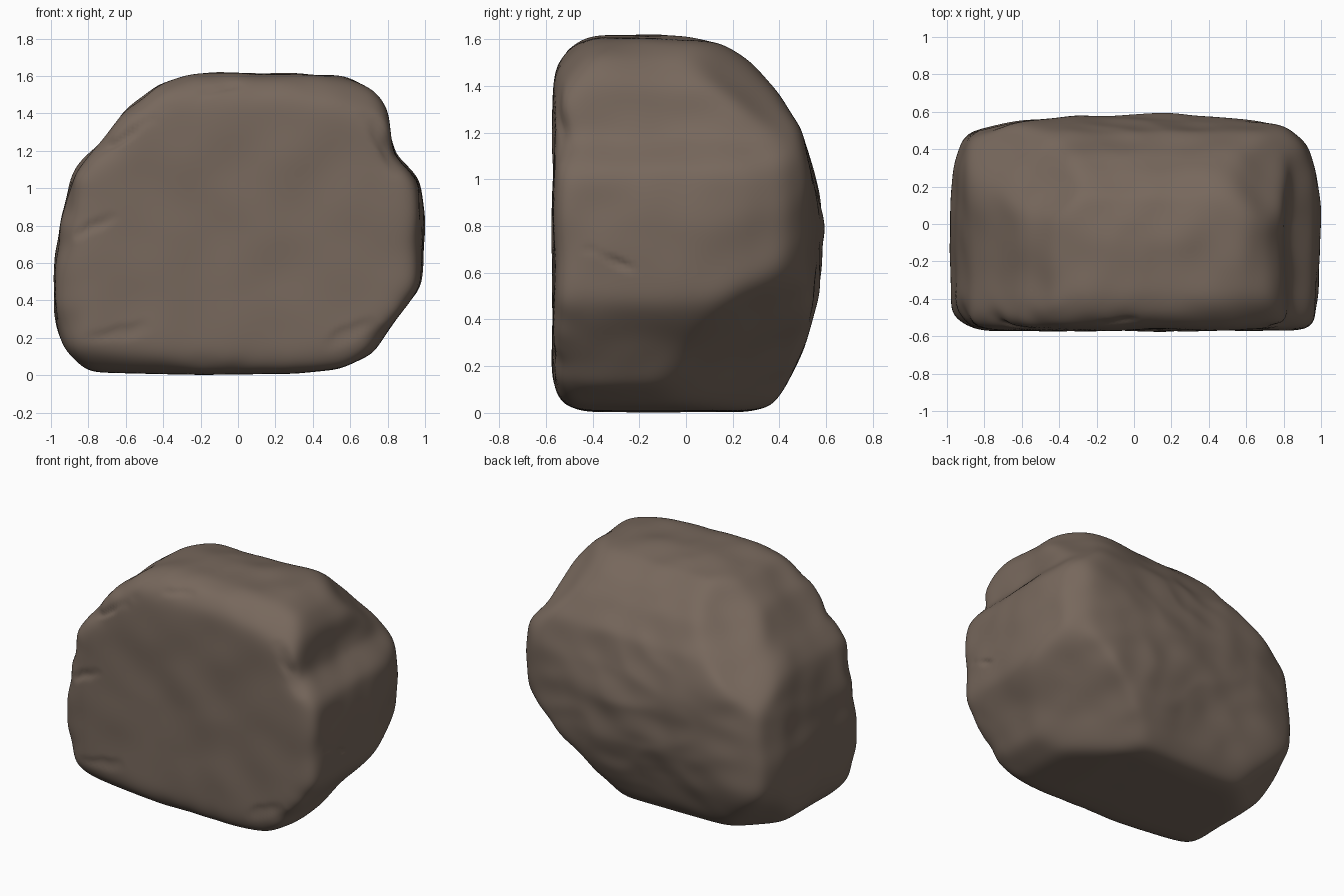
import bpy
import bmesh
from mathutils import Vector, noise, geometry

cube = bpy.data.objects.get("Cube")
if cube:
    bpy.data.objects.remove(cube, do_unlink=True)

CENTRE = Vector((0, 0, 0.75))
SHARPNESS = 65

# Outlines of the boulder: face (x, z), flank (y, z) and plan (x, y)
FACE = [(-.8, .02), (-.93, .15), (-.99, .35), (-1, .5), (-.95, .8), (-.87, 1.08),
        (-.72, 1.25), (-.6, 1.42), (-.42, 1.56), (-.2, 1.61), (.3, 1.62), (.58, 1.6),
        (.72, 1.53), (.8, 1.4), (.83, 1.18), (.96, 1.04), (1, .8), (.97, .48),
        (.85, .32), (.72, .12), (.55, .04), (.3, .01), (-.2, 0)]
FLANK = [(-.53, .02), (-.57, .12), (-.57, 1.47), (-.5, 1.57), (-.38, 1.62), (-.1, 1.62),
         (.15, 1.57), (.28, 1.48), (.38, 1.38), (.49, 1.2), (.54, 1), (.58, .78),
         (.56, .52), (.5, .3), (.43, .12), (.36, .03), (.25, 0), (-.4, 0)]
PLAN = [(-.97, -.5), (-.85, -.57), (.96, -.57), (.98, -.3), (1, 0), (.96, .25),
        (.91, .42), (.8, .52), (.6, .56), (.3, .585), (-.55, .56), (-.88, .48),
        (-.95, .3), (-.98, 0)]

# Worn corners: direction and distance from the centre
BEVELS = [((.55, .45, -.7), .79),    # lower back, left
          ((-.5, .5, .7), .8),       # upper back, right
          ((.5, .5, .7), .91),       # upper back, left
          ((-.5, .5, -.7), .97),     # lower back, right
          ((.2, -.7, .7), .98),      # upper front
          ((-.1, -.6, -.8), .91)]    # lower front

# Cracks: start, end, width and depth
CRACKS = [((-.97, -.55, .7), (-.68, -.57, .84), .02, .02),
          ((-.75, -.55, 1.2), (-.45, -.54, 1.36), .02, .02),
          ((-.4, -.53, 1.42), (0, -.5, 1.54), .02, .02),
          ((.7, -.55, 1.38), (.86, -.55, 1.12), .03, .022),
          ((-.8, -.57, .2), (-.5, -.57, .25), .025, .015),
          ((.48, -.57, .16), (.7, -.57, .28), .025, .015),
          ((.97, -.42, .7), (.97, -.2, .61), .015, .018)]


def clamp(value):
    return max(0.0, min(1.0, value))


def spokes(outline, lift):
    """Pair up neighbouring outline points, measured from the centre."""
    pts = [(u, v - lift) for u, v in outline]
    return [(a, b, a[0] * b[1] - a[1] * b[0]) for a, b in zip(pts, pts[1:] + pts[:1])]


def gauge(segments, u, v):
    """How far (u, v) lies towards the outline: 1 is on it."""
    for a, b, det in segments:
        s = (u * b[1] - v * b[0]) / det
        t = (a[0] * v - a[1] * u) / det
        if s >= -1e-9 and t >= -1e-9:
            return max(s + t, 0.0)
    return 0.0


face = spokes(FACE, CENTRE.z)
flank = spokes(FLANK, CENTRE.z)
plan = spokes(PLAN, 0)
bevels = [(Vector(direction), distance) for direction, distance in BEVELS]


def body_point(d):
    """Softly intersect the outlines, the worn corners and a chipped front rim."""
    front = gauge(face, d.x, d.z)
    chip = (0.09 + 0.08 * noise.noise(d * 5) + 0.05 * noise.noise(d * 11)
            - 0.05 * clamp(d.x))
    terms = [front, gauge(flank, d.y, d.z), gauge(plan, d.x, d.y),
             (front + max(0, -d.y)) / (1.57 - chip)]
    terms += [max(0, d.dot(direction)) / distance for direction, distance in bevels]
    # Most sides are bounded by more than one outline, hence the easing
    total = sum(g ** SHARPNESS for g in terms) / 1.6
    return d * total ** (-1 / SHARPNESS)


def weather(p):
    """Lumps and folds, nearly absent on the flat face and the base."""
    side = clamp((p.y + 0.56) / 0.2)
    base = clamp((p.z + CENTRE.z) / 0.2)
    lumps = 0.018 * noise.noise(p * 2.3) + 0.014 * noise.noise(p * 5)
    folds = 0.02 * abs(noise.noise(Vector((p.x * 3, p.y * 2, p.z * 5)) + CENTRE))
    moved = p + p.normalized() * (lumps - folds + 0.004) * side * base
    # Ragged edge around the front, and a faintly uneven face
    ragged = 0.018 * noise.noise(p * 7) * base * (1 - side)
    moved.x += p.x * ragged
    moved.z += p.z * ragged
    moved.y += 0.014 * noise.noise(p * 3.5) * (1 - side)
    return moved


def cut_crack(p, start, end, width, depth):
    """Press in a wavering groove that fades out towards its ends."""
    start, end = Vector(start), Vector(end)
    wavering = p + noise.noise_vector(p * 9) * 0.02
    t = clamp(geometry.intersect_point_line(wavering, start, end)[1])
    distance = (wavering - start.lerp(end, t)).length
    reach = width * 2
    if distance < reach:
        fall = (1 - (distance / reach) ** 2) ** 2 * (0.3 + 2.8 * t * (1 - t))
        p = p + (CENTRE - p).normalized() * depth * fall
    return p


# Boulder body
bm = bmesh.new()
bmesh.ops.create_icosphere(bm, subdivisions=7, radius=1)
for v in bm.verts:
    v.co = weather(body_point(v.co.normalized())) + CENTRE
for _ in range(16):
    bmesh.ops.smooth_vert(bm, verts=bm.verts, factor=0.5,
                          use_axis_x=True, use_axis_y=True, use_axis_z=True)

# Score the cracks
for crack in CRACKS:
    for v in bm.verts:
        v.co = cut_crack(v.co, *crack)

mesh = bpy.data.meshes.new("boulder")
bm.to_mesh(mesh)
bm.free()
mesh.shade_smooth()
boulder = bpy.data.objects.new("boulder", mesh)
bpy.context.collection.objects.link(boulder)

# Stone colour
stone = bpy.data.materials.new("brown stone")
stone.use_nodes = True
colour = (0.185, 0.138, 0.108, 1)
stone.diffuse_color = colour
shader = stone.node_tree.nodes["Principled BSDF"]
shader.inputs["Base Color"].default_value = colour
shader.inputs["Roughness"].default_value = 0.9
mesh.materials.append(stone)
